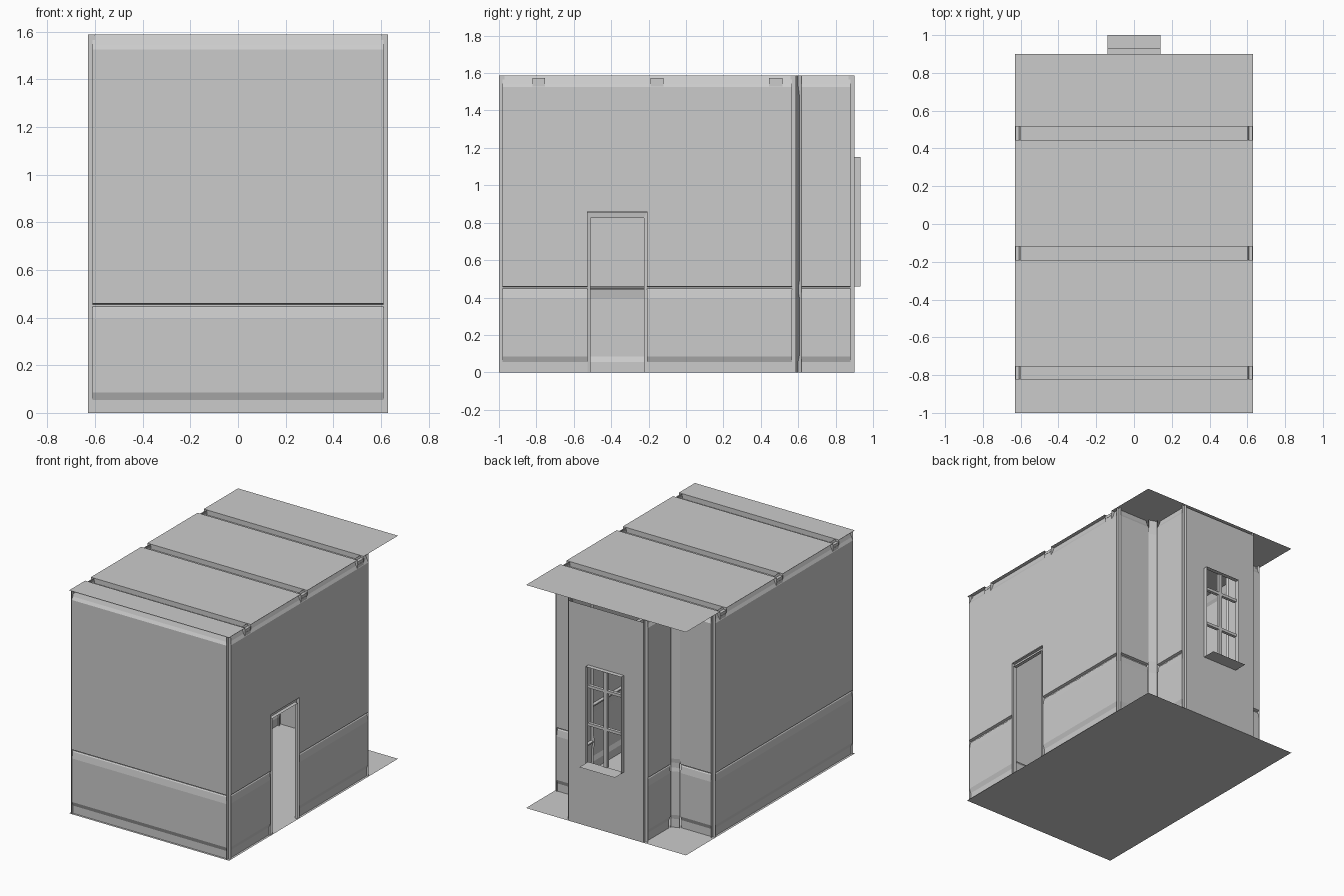
import bpy
from mathutils import Vector

if "Cube" in bpy.data.objects:
    bpy.data.objects.remove(bpy.data.objects["Cube"])

X, BX = 0.63, 0.315            # half widths of main room and window bay
Y0, Y1, YB = -1.0, 0.6, 0.9    # front wall, shoulder walls, window wall
H = 1.588
W = 0.02                       # corner gap filled by posts


def mesh(name, verts, faces):
    me = bpy.data.meshes.new(name)
    me.from_pydata([tuple(v) for v in verts], [], faces)
    ob = bpy.data.objects.new(name, me)
    bpy.context.collection.objects.link(ob)
    return ob


def loft(name, rings, closed=False):
    """Skin a list of equally long point rows."""
    n = len(rings[0])
    verts = [p for r in rings for p in r]
    faces = []
    for i in range(len(rings) - 1):
        for j in range(n if closed else n - 1):
            k = (j + 1) % n
            faces.append((i * n + j, i * n + k, (i + 1) * n + k, (i + 1) * n + j))
    return mesh(name, verts, faces)


def box(name, x0, x1, y0, y1, z0, z1):
    r = lambda z: [(x0, y0, z), (x1, y0, z), (x1, y1, z), (x0, y1, z)]
    ob = loft(name, [r(z0), r(z1)], True)
    me = ob.data
    v = [tuple(p.co) for p in me.vertices]
    f = [tuple(p.vertices) for p in me.polygons] + [(3, 2, 1, 0), (4, 5, 6, 7)]
    me.clear_geometry()
    me.from_pydata(v, [], f)
    return ob


# Wall section: (distance into room, height) with skirting, chair rail, crown
WALL = [(0.016, 0), (0.016, 0.055), (0.004, 0.085), (0.004, 0.395), (0.012, 0.44),
        (0.018, 0.447), (0.018, 0.455), (0, 0.46), (0, 1.525), (0.012, 1.545), (0.028, H)]
UPPER = [(0, 0.86)] + WALL[8:]


def wall(name, a, b, inward, prof=WALL):
    row = lambda p: [(p[0] + inward[0] * d, p[1] + inward[1] * d, z) for d, z in prof]
    return loft(name, [row(a), row(b)])


# Corner posts with wider foot, middle block and head
POST = [(0, 1.5), (0.06, 1.5), (0.09, 1), (0.4, 1), (0.425, 1.4), (0.46, 1.4),
        (0.49, 1), (1.48, 1), (1.53, 1.5), (H, 1.5)]


def inner_post(name, x, y, sx, sy):
    rows = []
    for z, s in POST:
        d = W * s
        rows.append([(x + sx * W, y, z), (x + sx * W, y + sy * d, z), (x + sx * d, y + sy * d, z),
                     (x + sx * d, y + sy * W, z), (x, y + sy * W, z)])
    return loft(name, rows)


def shoulder_post(name, s):
    rows = []
    for z, k in POST:
        d = 0.012 * k
        rows.append([(s * (BX + 0.05), Y1 - 0.012, z), (s * (BX + 0.05 - d / 2), Y1 - 0.012 - d / 2, z),
                     (s * (BX - d), Y1 + 0.018 - d, z), (s * BX, Y1 + 0.018, z)])
    return loft(name, rows)


# Floor
mesh("floor", [(-X, Y0, 0), (X, Y0, 0), (X, YB, 0), (-X, YB, 0)], [(0, 1, 2, 3)])

# Ceiling with hanging beams as one folded strip
path = [(Y0, H)]
beams = [(-0.82, -0.755), (-0.19, -0.12), (0.445, 0.515)]
for a, b in beams:
    path += [(a, H), (a, H - 0.035), (b, H - 0.035), (b, H)]
path.append((YB, H))
loft("ceiling", [[(-X, y, z) for y, z in path], [(X, y, z) for y, z in path]])
for a, b in beams:
    for s in (-1, 1):
        xs = sorted((s * 0.603, s * 0.628))
        box("beam_bracket", xs[0], xs[1], a, b, H - 0.06, H - 0.015)

# Walls
D0, D1 = -0.527, -0.208        # outer edges of door casing
wall("front_wall", (-X + W, Y0), (X - W, Y0), (0, 1))
wall("left_wall", (-X, Y0 + W), (-X, Y1 - 0.012 - W), (1, 0))
wall("right_wall_front", (X, Y0 + W), (X, D0), (-1, 0))
wall("right_wall_back", (X, D1), (X, Y1 - 0.012 - W), (-1, 0))
wall("right_wall_over_door", (X, D0), (X, D1), (-1, 0), UPPER)
for s, side in ((-1, "left"), (1, "right")):
    wall(side + "_shoulder_wall", (s * (X - W), Y1 - 0.012), (s * (BX + 0.05), Y1 - 0.012), (0, -1))
    wall(side + "_bay_wall", (s * BX, Y1 + 0.018), (s * BX, YB - W), (-s, 0))
    inner_post(side + "_front_post", s * X, Y0, -s, 1)
    inner_post(side + "_back_post", s * X, Y1 - 0.012, -s, -1)
    inner_post(side + "_bay_post", s * BX, YB, -s, -1)
    shoulder_post(side + "_shoulder_post", s)

# Door casing, swept around the opening and returning outwards
rows = []
for inset, x in ((0, X), (0, X - 0.022), (0.016, X - 0.026), (0.016, X)):
    a, b = D0 + inset, D1 - inset
    t = 0.858 - inset * 2
    rows.append([(x, a, 0), (x, a, t), (x, b, t), (x, b, 0)])
loft("door_casing", rows)

# Window wall with opening, reveal and deep sill
WX, Z0, Z1 = 0.14, 0.46, 1.15
ring = lambda x, lo, hi, y: [(-x, y, lo), (x, y, lo), (x, y, hi), (-x, y, hi)]
loft("window_wall", [ring(BX - W, 0, H - 0.02, YB), ring(WX, Z0, Z1, YB)], True)
loft("window_reveal", [ring(WX, Z0, Z1, YB), ring(WX, Z0, Z1, 0.932)], True)
mesh("window_sill", [(-WX, YB, Z0), (WX, YB, Z0), (WX, 1, Z0), (-WX, 1, Z0)], [(0, 1, 2, 3)])

# Glazing bars
box("vertical_bar", -0.014, 0.014, 0.885, 0.907, Z0, Z1)
for z in (0.73, 1.0):
    box("horizontal_bar", -WX, WX, 0.885, 0.907, z - 0.01, z + 0.01)
